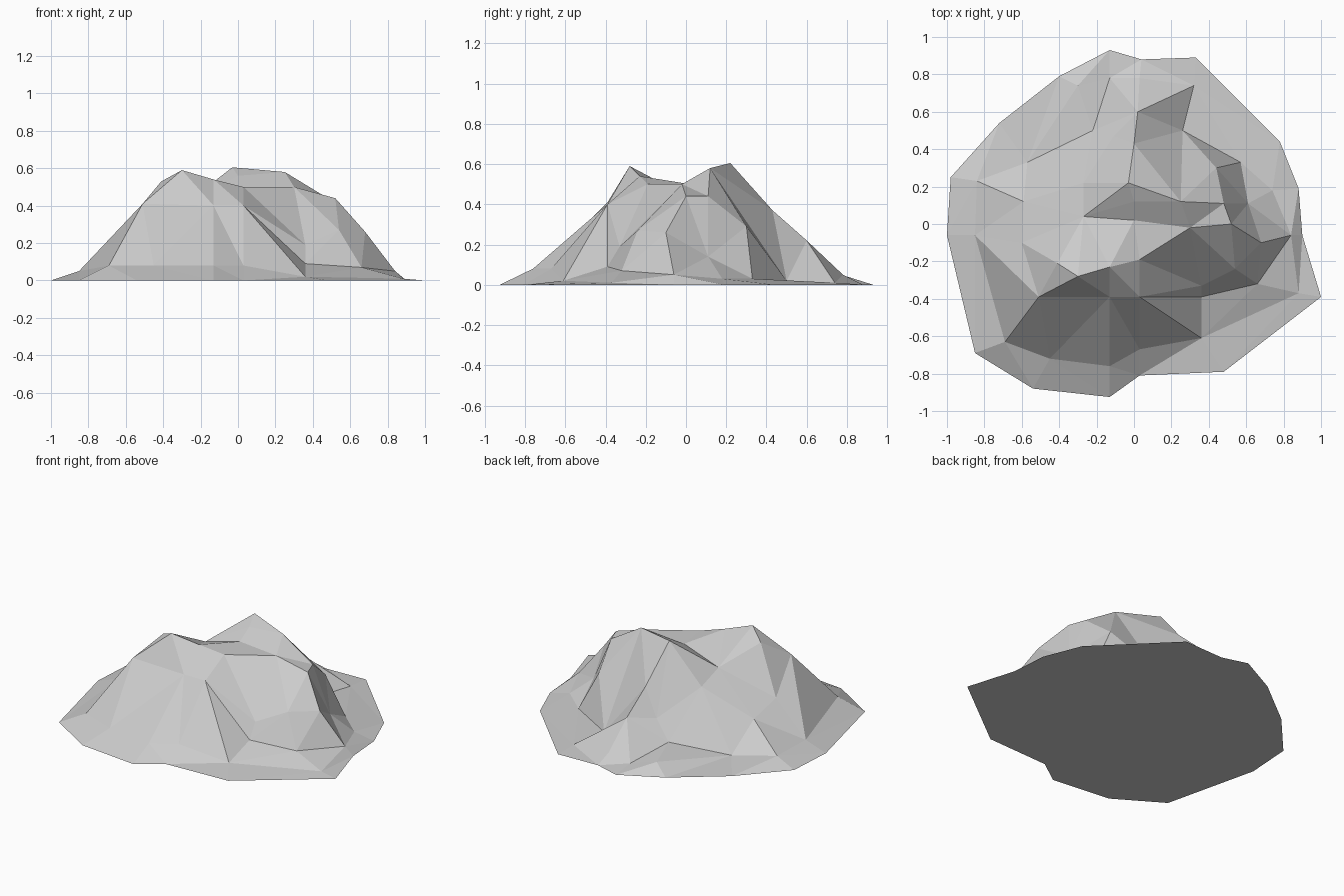
import bpy
from mathutils import Vector
from mathutils.geometry import delaunay_2d_cdt

# Ground outline (x, y), counter-clockwise
RIM = [(1, -.39), (.90, -.06), (.88, .19), (.78, .44), (.33, .89), (.04, .88),
       (-.13, .93), (-.40, .79), (-.72, .54), (-.98, .25), (-1, -.06),
       (-.85, -.69), (-.54, -.88), (-.13, -.925), (.03, -.81), (.48, -.79)]

# Foot of the slopes, a closed loop dipping into the gullies
FOOT = [(.88, -.37, .01), (.84, -.06, .05), (.74, .18, .03), (.57, .33, .03),
        (.26, .50, .02), (.32, .74, .01), (.03, .78, .05), (-.13, .78, .02),
        (-.30, .74, .06), (-.57, .33, .02), (-.84, .23, .05), (-.85, -.06, .05),
        (-.69, -.63, .08), (-.45, -.72, .08), (-.13, -.76, .08),
        (.03, -.67, .08), (.36, -.61, .02)]

# Ridge winding around the crown, over the three peaks
CROWN = [(-.51, -.39, .41), (-.41, -.21, .53), (-.30, -.28, .59),
         (-.13, -.23, .54), (.03, -.19, .50), (0, .02, .50), (.30, -.02, .50),
         (.52, 0, .44), (.48, .11, .44), (.25, .12, .58), (0, .12, .56),
         (-.03, .22, .605), (-.27, .22, .36), (-.27, .04, .42)]

# Shorter creases on the slopes
EAST = [(.66, -.32, .07), (.68, -.10, .26), (.61, .11, .14), (.44, .30, .29)]
SOUTH = [(-.13, -.39, .40), (.03, -.39, .40), (.36, -.39, .09),
         (.36, -.33, .19), (.54, -.24, .27)]
NORTH = [(.02, .60, .22), (0, .43, .37), (-.11, .47, .20), (-.22, .50, .08)]
WEST = [(-.59, .12, .19), (-.60, -.10, .25)]

points, creases = [], []


def add_line(line, closed=False):
    start = len(points)
    points.extend(Vector((*p, 0)[:3]) for p in line)
    n = len(line)
    for i in range(n if closed else n - 1):
        creases.append((start + i, start + (i + 1) % n))


add_line(RIM, closed=True)
add_line(FOOT, closed=True)
for crease in (CROWN, EAST, SOUTH, NORTH, WEST):
    add_line(crease)

# Triangulate the plan, keep the creases, and lift each point to its height
plan = delaunay_2d_cdt([p.xy for p in points], creases, [], 1, 1e-5)
verts = [(co.x, co.y, points[src[0]].z if src else 0)
         for co, src in zip(plan[0], plan[3])]
faces = [tuple(f) for f in plan[2]]

# Flat underside
index = {src[0]: i for i, src in enumerate(plan[3]) if src}
faces.append(tuple(index[i] for i in reversed(range(len(RIM)))))

mesh = bpy.data.meshes.new("mountain")
mesh.from_pydata(verts, [], faces)
mesh.update()
bpy.context.collection.objects.link(bpy.data.objects.new("mountain", mesh))
